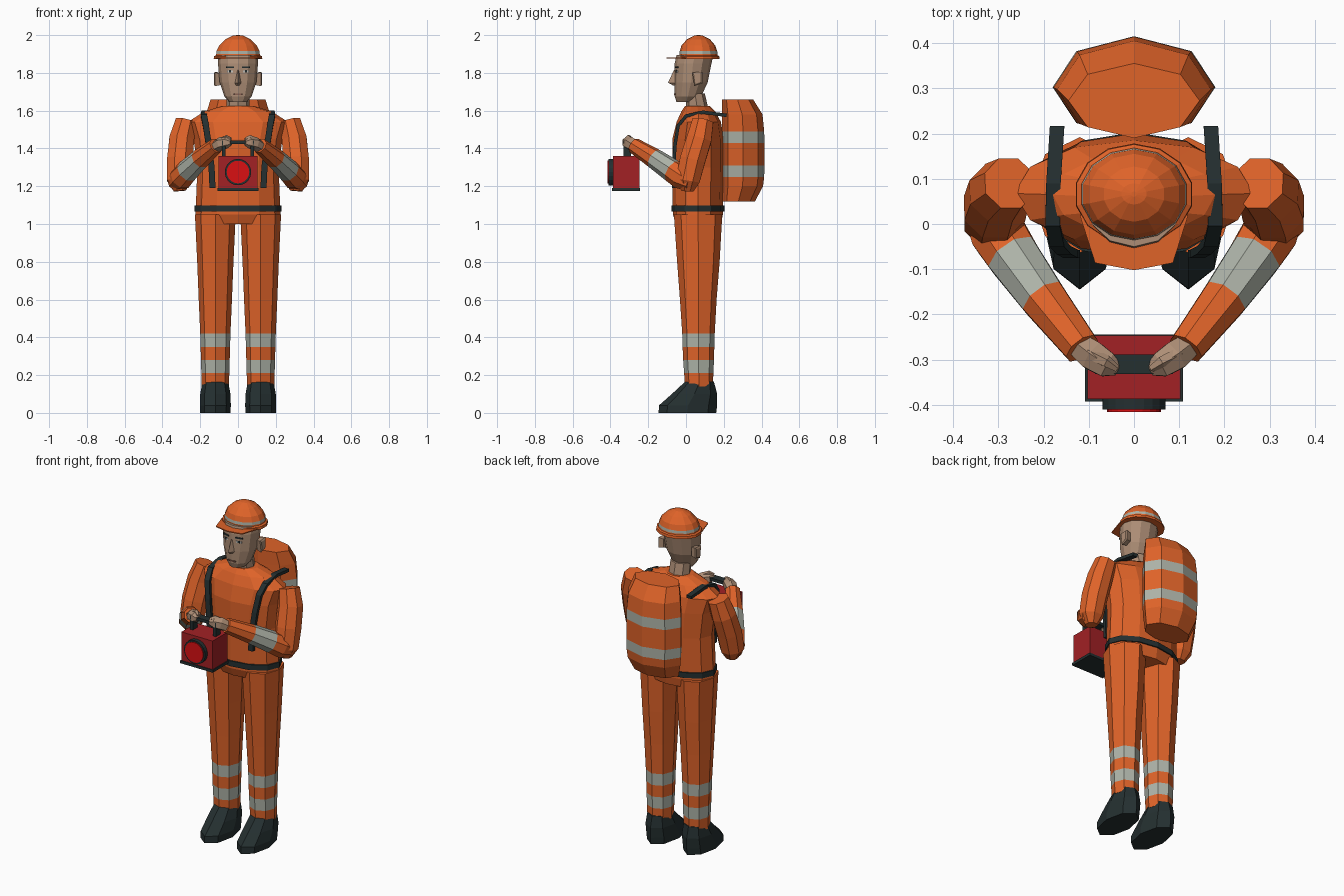
import bpy, bmesh, math
from mathutils import Vector

if "Cube" in bpy.data.objects:
    bpy.data.objects.remove(bpy.data.objects["Cube"])


def material(name, rgb):
    m = bpy.data.materials.new(name)
    m.diffuse_color = (*rgb, 1)
    m.use_nodes = True
    m.node_tree.nodes["Principled BSDF"].inputs["Base Color"].default_value = m.diffuse_color
    return m


ORANGE = material("work orange", (0.74, 0.125, 0.022))
GREY = material("reflective grey", (0.42, 0.45, 0.39))
DARK = material("dark rubber", (0.018, 0.029, 0.030))
SKIN = material("skin", (0.42, 0.27, 0.18))
RED = material("box red", (0.36, 0.015, 0.018))
LENS = material("lens red", (0.70, 0.005, 0.006))
WHITE = material("eye white", (0.55, 0.55, 0.52))
LIPS = material("lip brown", (0.25, 0.12, 0.085))


def finish(name, bm, mats):
    bmesh.ops.recalc_face_normals(bm, faces=bm.faces[:])
    me = bpy.data.meshes.new(name)
    bm.to_mesh(me)
    bm.free()
    for m in mats:
        me.materials.append(m)
    ob = bpy.data.objects.new(name, me)
    bpy.context.collection.objects.link(ob)
    return ob


def skin_rings(name, rings, mats, bands=()):
    """Join rings of points into a closed body; bands get the second material."""
    bm = bmesh.new()
    loops = [[bm.verts.new(p) for p in r] for r in rings]
    n = len(loops[0])
    for i, (a, b) in enumerate(zip(loops, loops[1:])):
        for k in range(n):
            f = bm.faces.new((a[k], a[(k + 1) % n], b[(k + 1) % n], b[k]))
            f.material_index = 1 if i in bands else 0
    bm.faces.new(loops[0])
    bm.faces.new(loops[-1])
    return finish(name, bm, mats)


def stack(name, rows, n, mats, bands=(), cx=0):
    """Upright body from rows of (z, x radius, front y, back y)."""
    rings = []
    for z, rx, y0, y1 in rows:
        ang = [2 * math.pi * k / n - math.pi / 2 for k in range(n)]
        rings.append([(cx + rx * math.cos(a), (y0 + y1) / 2 + (y1 - y0) / 2 * math.sin(a), z)
                      for a in ang])
    return skin_rings(name, rings, mats, bands)


def limb(name, rows, n, mats, bands=()):
    """Round body along a path of (x, y, z, radius)."""
    pts = [Vector(r[:3]) for r in rows]
    rings = []
    for i, p in enumerate(pts):
        t = (pts[min(i + 1, len(pts) - 1)] - pts[max(i - 1, 0)]).normalized()
        u = t.cross(Vector((0, 1, 0)) if abs(t.z) > 0.8 else Vector((0, 0, 1))).normalized()
        v = t.cross(u)
        ang = [2 * math.pi * (k + 0.5) / n for k in range(n)]
        rings.append([p + rows[i][3] * (math.cos(a) * u + math.sin(a) * v) for a in ang])
    return skin_rings(name, rings, mats, bands)


def box(name, lo, hi, mat, turn=0):
    c = (Vector(lo) + Vector(hi)) / 2
    bm = bmesh.new()
    bmesh.ops.create_cube(bm, size=1)
    for v in bm.verts:
        v.co = Vector([v.co[i] * (hi[i] - lo[i]) for i in range(3)])
    ob = finish(name, bm, [mat])
    ob.location = c
    ob.rotation_euler.z = turn
    return ob


def disc(name, r, y0, y1, z, mat, n=20):
    rings = [[(r * math.cos(2 * math.pi * k / n), y, z + r * math.sin(2 * math.pi * k / n))
              for k in range(n)] for y in (y0, y1)]
    return skin_rings(name, rings, [mat])


def ribbon(name, path, w, t, mat):
    """Flat strap along a path, width along x."""
    pts = [Vector(p) for p in path]
    rings = []
    for i, p in enumerate(pts):
        d = (pts[min(i + 1, len(pts) - 1)] - pts[max(i - 1, 0)]).normalized()
        x = Vector((w / 2, 0, 0))
        o = Vector((1, 0, 0)).cross(d).normalized() * t / 2
        rings.append([p - x - o, p + x - o, p + x + o, p - x + o])
    return skin_rings(name, rings, [mat])


# Jacket and belt
stack("jacket", [(1.0, .19, -.05, .185), (1.05, .225, -.07, .195), (1.3, .215, -.072, .2),
                 (1.45, .235, -.072, .2), (1.54, .265, -.05, .185), (1.595, .18, -.025, .155),
                 (1.625, .085, -.005, .125)], 12, [ORANGE])
stack("belt", [(1.065, .23, -.078, .203), (1.097, .23, -.078, .203)], 12, [DARK])

# Neck, head and face
stack("neck", [(1.58, .062, .005, .125), (1.69, .062, -.005, .1)], 8, [SKIN])
stack("head", [(1.645, .045, -.05, .05), (1.675, .072, -.06, .08), (1.75, .097, -.062, .115),
               (1.85, .106, -.06, .135), (1.895, .106, -.05, .145)], 12, [SKIN])
nose = [[(-.006, -.055, 1.815), (.006, -.055, 1.815), (0, -.064, 1.815)],
        [(-.018, -.055, 1.745), (.018, -.055, 1.745), (0, -.095, 1.748)],
        [(-.012, -.055, 1.732), (.012, -.055, 1.732), (0, -.066, 1.732)]]
skin_rings("nose", nose, [SKIN])
box("mouth", (-.024, -.064, 1.684), (.024, -.055, 1.691), LIPS)

# Hard hat with reflective band and peak
stack("hard_hat", [(1.873, .132, -.047, .178), (1.888, .13, -.045, .176), (1.893, .119, -.036, .168),
                   (1.900, .118, -.035, .167), (1.916, .116, -.033, .165), (1.945, .102, -.024, .155),
                   (1.978, .068, .005, .127), (1.997, .028, .043, .09), (2.0, .006, .06, .072)],
      14, [ORANGE, GREY], (3,))
peak = [[(-.12, .02, z), (-.086, -.086, z), (0, -.102, z), (.086, -.086, z), (.12, .02, z)]
        for z in (1.876, 1.882)]
skin_rings("hat_peak", peak, [ORANGE])

# Backpack
stack("backpack", [(1.12, .145, .19, .365), (1.2, .172, .19, .408), (1.25, .178, .19, .414),
                   (1.31, .18, .19, .415), (1.43, .18, .19, .415), (1.49, .178, .19, .414),
                   (1.58, .17, .19, .405), (1.66, .145, .19, .355)], 8, [ORANGE, GREY], (2, 4))

for s, side in ((-1, "left"), (1, "right")):
    # Face details
    box(side + "_brow", (s * .042 - .022, -.054, 1.826), (s * .042 + .022, -.046, 1.834), DARK, s * .25)
    box(side + "_eye", (s * .042 - .016, -.053, 1.802), (s * .042 + .016, -.046, 1.813), WHITE, s * .25)
    box(side + "_pupil", (s * .042 - .006, -.055, 1.802), (s * .042 + .006, -.046, 1.814), DARK, s * .25)
    ear = [[(s * x, .06 + d * a, 1.768 + h * b) for a, b in ((-1, .9), (1, 1), (1, -.6), (-.6, -1))]
           for x, d, h in ((.092, .02, .032), (.122, .027, .038), (.127, .02, .03))]
    skin_rings(side + "_ear", ear, [SKIN])

    # Trouser leg and boot
    stack(side + "_trouser_leg", [(.14, .072, -.005, .142), (.21, .074, -.01, .145), (.28, .076, -.015, .148),
                                  (.35, .078, -.018, .15), (.42, .08, -.02, .152), (.6, .088, -.032, .162),
                                  (.8, .096, -.047, .178), (1.05, .108, -.064, .192)],
          8, [ORANGE, GREY], (1, 3), s * .12)
    stack(side + "_boot", [(0, .08, -.145, .16), (.04, .082, -.143, .165), (.1, .08, -.075, .165),
                           (.165, .068, -.005, .148)], 8, [DARK], (), s * .12)

    # Sleeve, cuff stripe and hand
    limb(side + "_upper_arm", [(s * .275, .09, 1.545, .06), (s * .298, .07, 1.45, .071),
                               (s * .308, .035, 1.34, .073), (s * .312, .01, 1.23, .068),
                               (s * .308, .008, 1.175, .035)], 8, [ORANGE])
    limb(side + "_forearm", [(s * .335, .03, 1.215, .045), (s * .30, -.02, 1.245, .066),
                             (s * .268, -.07, 1.28, .062), (s * .2, -.165, 1.345, .054),
                             (s * .115, -.275, 1.415, .042)], 8, [ORANGE, GREY], (2,))
    limb(side + "_hand", [(s * .125, -.265, 1.405, .03), (s * .09, -.292, 1.425, .037),
                          (s * .058, -.312, 1.432, .032), (s * .036, -.322, 1.43, .016)], 6, [SKIN])
    limb(side + "_thumb", [(s * .1, -.285, 1.44, .016), (s * .06, -.305, 1.458, .014),
                           (s * .038, -.32, 1.45, .008)], 5, [SKIN])

    # Shoulder strap, and lamp handle post
    ribbon(side + "_strap", [(s * .17, .215, 1.575), (s * .178, .09, 1.592), (s * .18, .0, 1.572),
                             (s * .17, -.042, 1.52), (s * .155, -.058, 1.42), (s * .14, -.066, 1.3),
                             (s * .135, -.066, 1.19)], .032, .018, DARK)
    box(side + "_handle_post", (s * .076 - .01, -.332, 1.355), (s * .076 + .01, -.29, 1.43), DARK)

# Signal lamp
box("lamp_box", (-.103, -.387, 1.185), (.103, -.247, 1.36), RED)
box("lamp_base", (-.108, -.392, 1.174), (.108, -.244, 1.19), DARK)
box("lamp_handle", (-.086, -.332, 1.424), (.086, -.288, 1.442), DARK)
disc("lamp_rim", .07, -.41, -.38, 1.275, DARK)
disc("lamp_lens", .06, -.415, -.4, 1.275, LENS)
